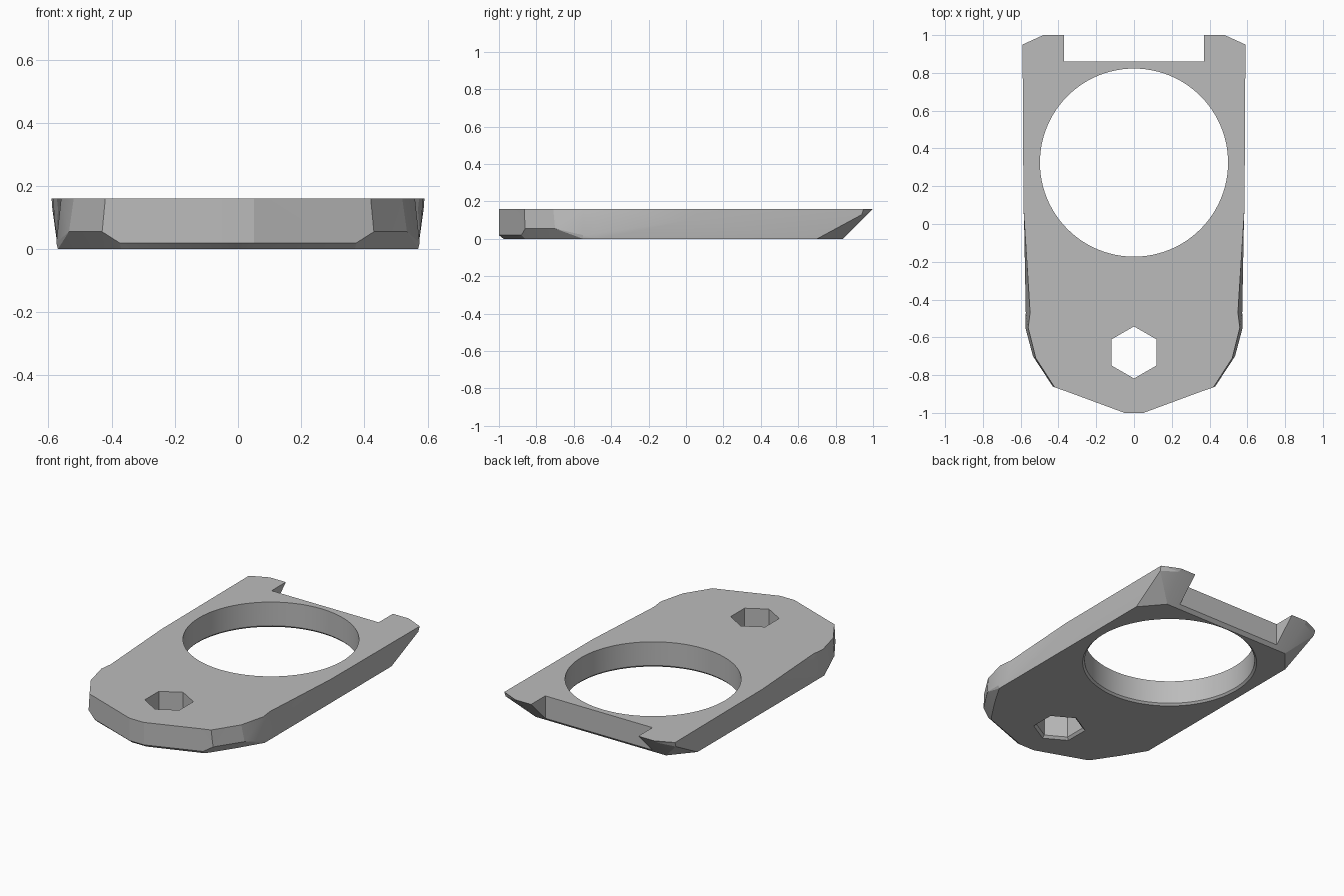
import bpy, bmesh, math

cube = bpy.data.objects.get("Cube")
if cube:
    bpy.data.objects.remove(cube, do_unlink=True)

THICK = 0.16
grey = bpy.data.materials.new("plain grey")
grey.use_nodes = True
colour = (0.5, 0.5, 0.5, 1)
grey.diffuse_color = colour
grey.node_tree.nodes["Principled BSDF"].inputs["Base Color"].default_value = colour


def loft(name, loops):
    """Closed solid through matching rings of points, lowest ring first."""
    bm = bmesh.new()
    rings = [[bm.verts.new(p) for p in ring] for ring in loops]
    n = len(rings[0])
    for low, high in zip(rings, rings[1:]):
        for i in range(n):
            j = (i + 1) % n
            bm.faces.new((low[i], low[j], high[j], high[i]))
    bm.faces.new(rings[0][::-1])
    bm.faces.new(rings[-1])
    bmesh.ops.remove_doubles(bm, verts=bm.verts, dist=0.0005)
    # split the twisted side walls into true flat faces
    bmesh.ops.triangulate(bm, faces=[f for f in bm.faces if len(f.verts) == 4])
    bmesh.ops.recalc_face_normals(bm, faces=bm.faces)
    mesh = bpy.data.meshes.new(name)
    bm.to_mesh(mesh)
    bm.free()
    mesh.materials.append(grey)
    obj = bpy.data.objects.new(name, mesh)
    bpy.context.collection.objects.link(obj)
    return obj


def mirrored(half):
    return half + [(-x, y, z) for x, y, z in reversed(half)]


def hole_cutter(name, y, radius, sides, bevel, turn=0):
    """Vertical prism that flares at the underside for a small chamfer."""
    def ring(r, z):
        steps = [turn + math.tau * i / sides for i in range(sides)]
        return [(r * math.cos(a), y + r * math.sin(a), z) for a in steps]
    obj = loft(name, [ring(radius + 2 * bevel, -bevel), ring(radius, bevel),
                      ring(radius, THICK + 0.1)])
    obj.hide_render = True
    return obj


# Outline of one half, front tip to rear notch
bottom = [(.05, -.975), (.37, -.86), (.39, -.835), (.48, -.7), (.57, -.55),
          (.57, -.47), (.57, .08), (.57, .7), (.45, .84), (.37, .84), (.37, .84)]
middle = [(.05, -1, .02), (.375, -.88, .02), (.43, -.86, .055), (.535, -.7, .055),
          (.575, -.55, .02), (.573, -.47, .03), (.582, .02, .1), (.588, .94, .13),
          (.48, .985, .145), (.37, .985, .145), (.37, .86, .02)]
top = [(.05, -1), (.375, -.88), (.42, -.865), (.52, -.71), (.56, -.55),
       (.55, -.47), (.585, .08), (.59, .95), (.48, 1), (.37, 1), (.37, .86)]

plate = loft("mounting_plate", [mirrored([(x, y, 0) for x, y in bottom]),
                                mirrored(middle),
                                mirrored([(x, y, THICK) for x, y in top])])

# Round opening and hexagonal nut hole
cutters = [hole_cutter("round_hole_cutter", .325, .498, 96, .012),
           hole_cutter("hex_hole_cutter", -.68, .138, 6, .015, math.pi / 2)]
bpy.context.view_layer.objects.active = plate
for cutter in cutters:
    cut = plate.modifiers.new(cutter.name, 'BOOLEAN')
    cut.operation = 'DIFFERENCE'
    cut.solver = 'EXACT'
    cut.object = cutter
    bpy.ops.object.modifier_apply(modifier=cut.name)
    bpy.data.objects.remove(cutter, do_unlink=True)

bpy.ops.object.select_all(action='DESELECT')
plate.select_set(True)
bpy.ops.object.shade_smooth_by_angle(angle=math.radians(15))
